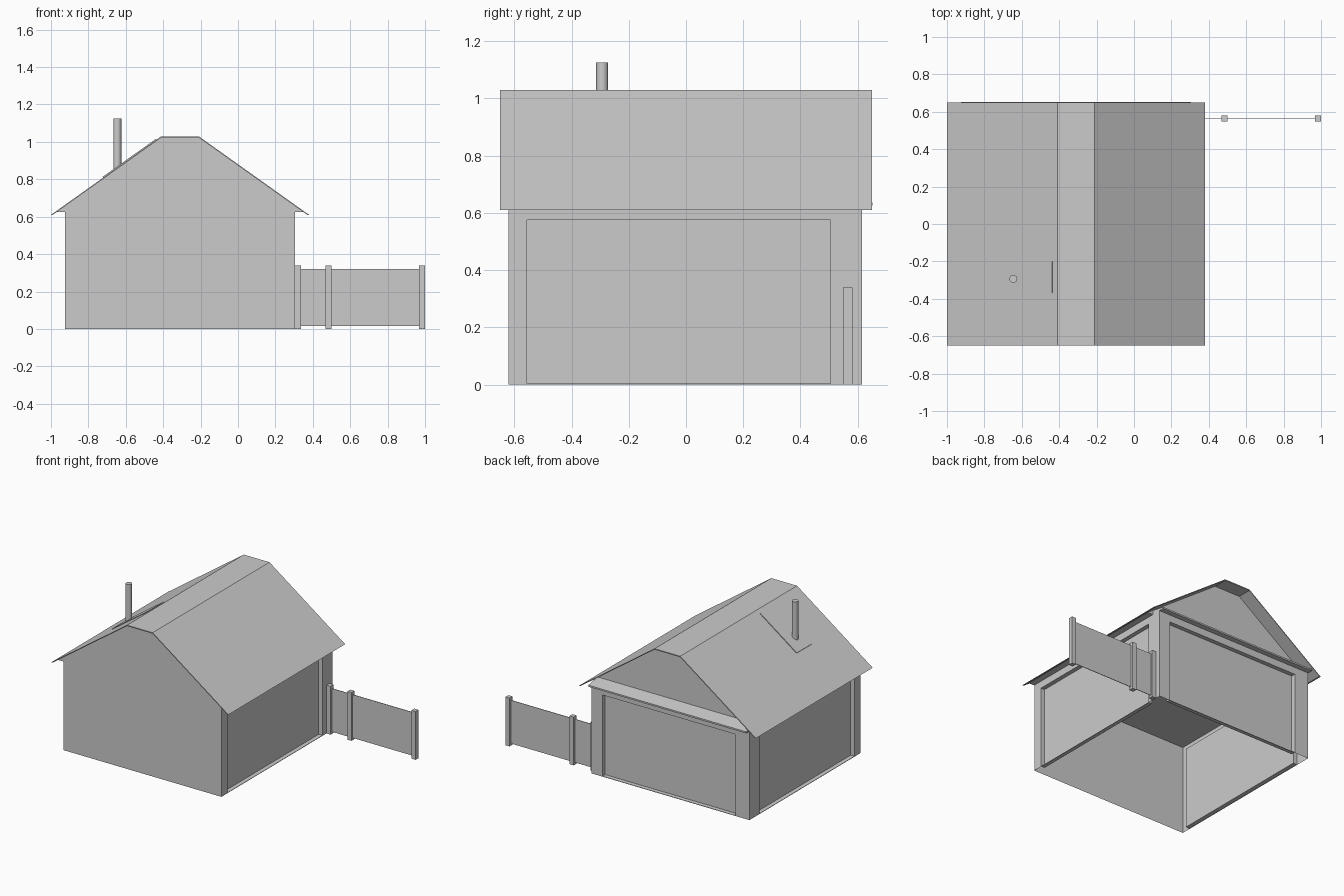
import bpy, bmesh, math
from mathutils import Vector

if "Cube" in bpy.data.objects:
    bpy.data.objects.remove(bpy.data.objects["Cube"])

grey = bpy.data.materials.new("light grey")
grey.use_nodes = True
grey.diffuse_color = (0.6, 0.6, 0.6, 1)
grey.node_tree.nodes["Principled BSDF"].inputs["Base Color"].default_value = (0.6, 0.6, 0.6, 1)


def finish(name, bm, recalc=True):
    if recalc:
        bmesh.ops.recalc_face_normals(bm, faces=bm.faces)
    me = bpy.data.meshes.new(name)
    bm.to_mesh(me)
    bm.free()
    me.materials.append(grey)
    ob = bpy.data.objects.new(name, me)
    bpy.context.collection.objects.link(ob)
    return ob


def box(name, lo, hi):
    bm = bmesh.new()
    bmesh.ops.create_cube(bm, size=1)
    for v in bm.verts:
        v.co = [a + (b - a) * (c + 0.5) for a, b, c in zip(lo, hi, v.co)]
    return finish(name, bm)


def prism(name, profile, direction):
    """Closed solid from a flat outline swept along a direction."""
    bm = bmesh.new()
    face = bm.faces.new([bm.verts.new(p) for p in profile])
    ext = bmesh.ops.extrude_face_region(bm, geom=[face], use_keep_orig=True)
    moved = [g for g in ext["geom"] if isinstance(g, bmesh.types.BMVert)]
    bmesh.ops.translate(bm, verts=moved, vec=direction)
    return finish(name, bm)


def recessed_wall(name, start, end, open_from, open_to, inward):
    """Sheet wall with a set-back panel; distances run along the wall from start."""
    start, end, inward = Vector(start), Vector(end), Vector(inward)
    along = (end - start).normalized()
    length = (end - start).length

    def rect(a, b, z0, z1, offset):
        return [bm.verts.new(start + along * u + inward * offset + Vector((0, 0, z)))
                for u, z in ((a, z0), (b, z0), (b, z1), (a, z1))]

    bm = bmesh.new()
    outer = rect(0, length, 0, WALL_Z, 0)
    rim = rect(open_from, open_to, 0.003, 0.575, 0)
    panel = rect(open_from, open_to, 0.003, 0.575, 0.03)
    for a, b in ((outer, rim), (rim, panel)):
        for i in range(4):
            j = (i + 1) % 4
            bm.faces.new((a[i], a[j], b[j], b[i]))
    bm.faces.new(panel)
    return finish(name, bm, recalc=False)


# Walls, open underneath
X0, X1, Y0, Y1, WALL_Z = -0.925, 0.305, -0.62, 0.615, 0.625
recessed_wall("left_wall", (X1, Y0, 0), (X1, Y1, 0), 0.065, 1.125, (-1, 0, 0))
recessed_wall("back_wall", (X1, Y1, 0), (X0, Y1, 0), 0.085, 1.12, (0, -1, 0))
recessed_wall("right_wall", (X0, Y1, 0), (X0, Y0, 0), 0.11, 1.17, (1, 0, 0))
bm = bmesh.new()
bm.faces.new([bm.verts.new(p) for p in
              ((X0, Y0, 0), (X1, Y0, 0), (X1, Y0, WALL_Z), (X0, Y0, WALL_Z))])
finish("front_wall", bm, recalc=False)

# Thin roof shell with a flat ridge
outline = [(-1, 0.61), (-0.41, 1.03), (-0.21, 1.03), (0.38, 0.61)]
under = [(x, z - 0.007) for x, z in outline[1:3]]
shell = outline + [(0.37, 0.61), (under[1][0], under[1][1]),
                   (under[0][0], under[0][1]), (-0.99, 0.61)]
prism("roof", [(x, -0.65, z) for x, z in shell], (0, 1.30, 0))

# Attic block forms both gables and the ceiling
attic = [(-0.972, WALL_Z), (0.352, WALL_Z), (-0.212, 1.026), (-0.408, 1.026)]
prism("gable_block", [(x, -0.622, z) for x, z in attic], (0, 1.172, 0))

# Sloping ledge under the back gable, and the eave strip beside it
ledge = [(0.55, 0.625), (0.652, 0.625), (0.652, 0.636), (0.55, 0.655)]
prism("back_ledge", [(X0, y, z) for y, z in ledge], (X1 - X0, 0, 0))

# Flashing plate lying on the right roof slope
plate = [(-0.72, 0.807), (-0.435, 1.010), (-0.439, 1.016), (-0.724, 0.813)]
prism("flashing_plate", [(x, -0.37, z) for x, z in plate], (0, 0.17, 0))

# Chimney pipe
bpy.ops.mesh.primitive_cylinder_add(vertices=16, radius=0.021, depth=0.30,
                                    location=(-0.645, -0.293, 0.975))
pipe = bpy.context.object
pipe.name = "chimney_pipe"
pipe.data.materials.append(grey)
bpy.ops.object.shade_smooth_by_angle(angle=math.radians(40))

# Fence: square posts and thin panels
for i, x in enumerate((0.321, 0.484, 0.984)):
    box(f"fence_post_{i + 1}", (x - 0.016, 0.549, 0), (x + 0.016, 0.581, 0.34))
for i, (a, b) in enumerate(((0.337, 0.468), (0.5, 0.735), (0.735, 0.968))):
    box(f"fence_panel_{i + 1}", (a, 0.563, 0.015), (b, 0.567, 0.32))
